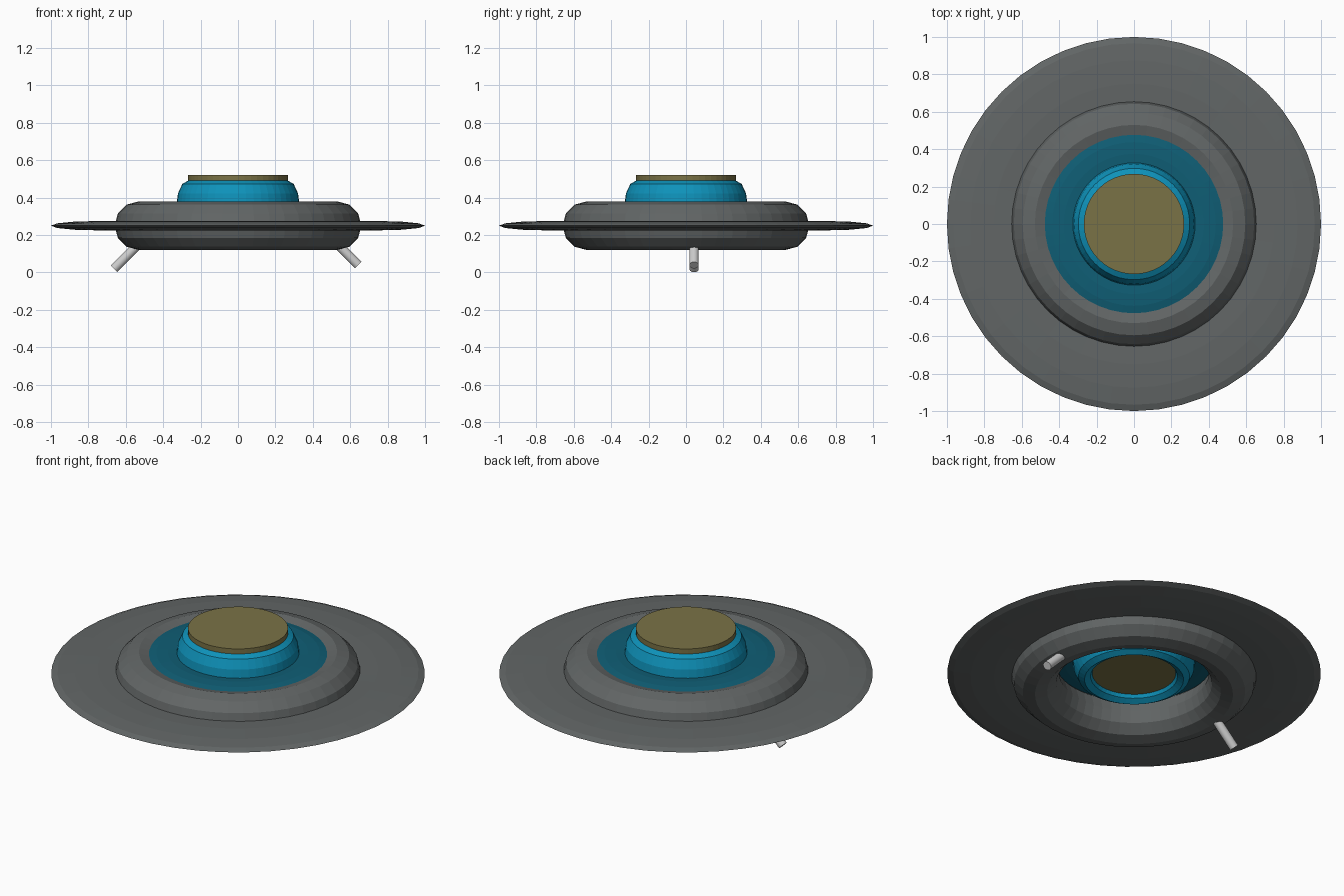
import bpy
import math
from mathutils import Vector

if "Cube" in bpy.data.objects:
    bpy.data.objects.remove(bpy.data.objects["Cube"])


def material(name, rgb):
    lin = [((c / 255 + 0.055) / 1.055) ** 2.4 for c in rgb]
    m = bpy.data.materials.new(name)
    m.diffuse_color = (*lin, 1)
    m.use_nodes = True
    m.node_tree.nodes["Principled BSDF"].inputs["Base Color"].default_value = m.diffuse_color
    return m


GREY = material("hull grey", (98, 102, 102))
BLUE = material("bright blue", (14, 146, 186))
TEAL = material("dark teal", (15, 94, 117))
OLIVE = material("olive", (122, 114, 70))
SILVER = material("light silver", (205, 205, 205))


def ring(name, major, minor, half_height, z, mat):
    """Torus squashed or stretched to a given half height."""
    bpy.ops.mesh.primitive_torus_add(
        major_radius=major, minor_radius=minor,
        major_segments=48, minor_segments=12, location=(0, 0, z))
    ob = bpy.context.object
    ob.name = name
    ob.scale.z = half_height / minor
    bpy.ops.object.transform_apply(location=False, rotation=False, scale=True)
    ob.data.materials.append(mat)
    return ob


def rod(name, start, end, radius, mat, sides=32):
    """Cylinder between two points."""
    a, b = Vector(start), Vector(end)
    bpy.ops.mesh.primitive_cylinder_add(
        vertices=sides, radius=radius, depth=(b - a).length, location=(a + b) / 2)
    ob = bpy.context.object
    ob.name = name
    ob.rotation_euler = (b - a).to_track_quat('Z', 'Y').to_euler()
    ob.data.materials.append(mat)
    return ob


# Main hull: thin outer rim and thick body ring
ring("outer_rim", 0.75, 0.25, 0.025, 0.25, GREY)
ring("hull_ring", 0.53, 0.13, 0.13, 0.25, GREY)

# Upper deck: half-size repeat of rim and ring
ring("deck_plate", 0.375, 0.125, 0.025, 0.352, TEAL)
ring("cabin_ring", 0.265, 0.065, 0.14, 0.352, BLUE)

# Round cap through the middle of the cabin
rod("cabin_cap", (0, 0, 0.25), (0, 0, 0.52), 0.268, OLIVE, 48)

# Two splayed landing legs
for name, side, x, z in (("left_leg", -1, 0.663, 0.019), ("right_leg", 1, 0.643, 0.039)):
    foot = Vector((side * x, 0.043, z))
    top = foot + Vector((-side * 0.14, 0, 0.14))
    leg = rod(name, top, foot, 0.025, SILVER)
    bpy.ops.object.shade_smooth_by_angle(angle=math.radians(30))
